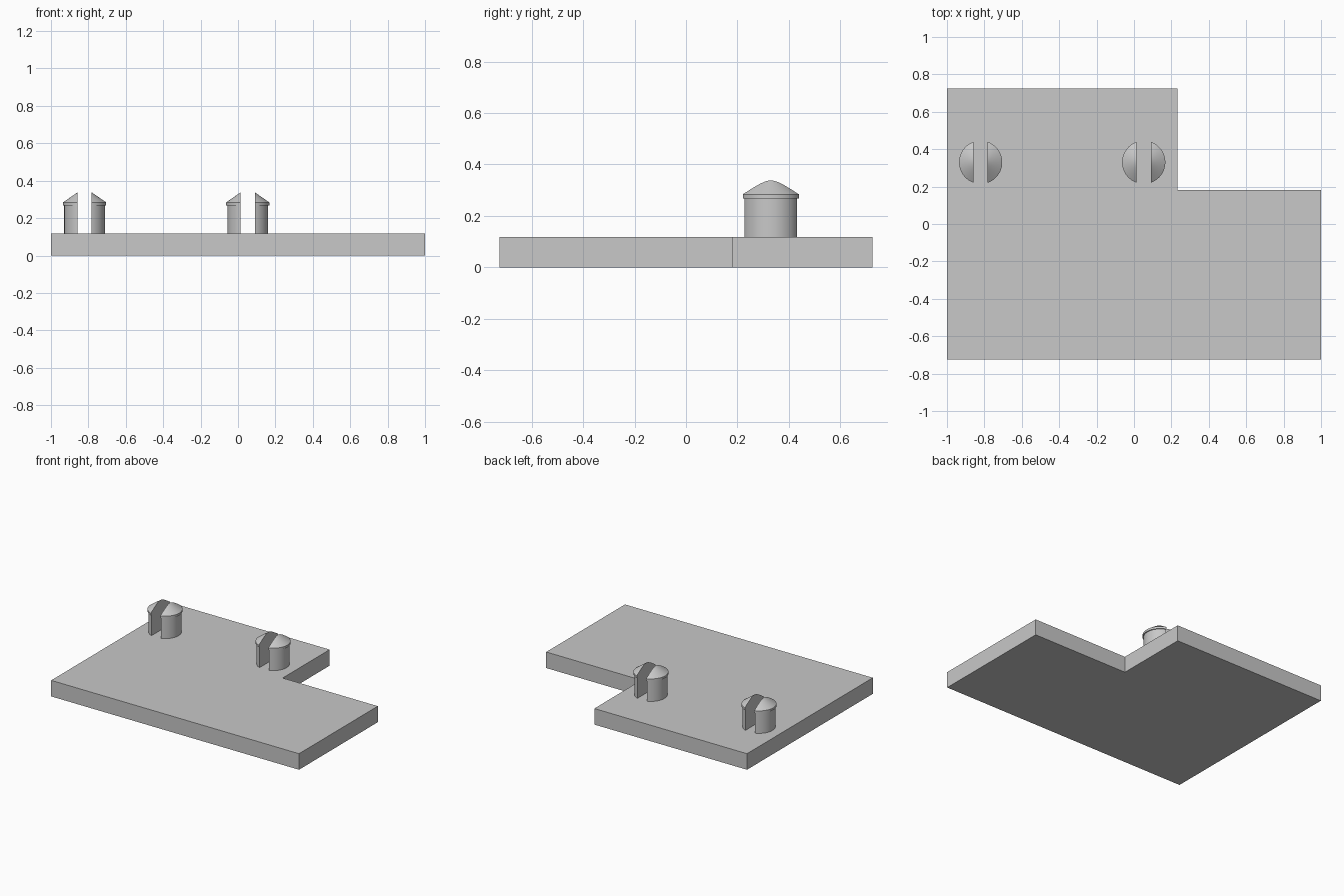
import bpy, bmesh
from mathutils import Vector

cube = bpy.data.objects.get("Cube")
if cube:
    bpy.data.objects.remove(cube, do_unlink=True)

grey = bpy.data.materials.new("light_grey")
grey.use_nodes = True
colour = (0.58, 0.58, 0.58, 1)
grey.diffuse_color = colour
grey.node_tree.nodes["Principled BSDF"].inputs["Base Color"].default_value = colour

TOP = 0.117          # plate thickness
SLOT = 0.038         # half width of the gap in each post


def add_object(name, bm, smooth=False):
    bmesh.ops.recalc_face_normals(bm, faces=bm.faces)
    mesh = bpy.data.meshes.new(name)
    bm.to_mesh(mesh)
    bm.free()
    mesh.materials.append(grey)
    obj = bpy.data.objects.new(name, mesh)
    bpy.context.collection.objects.link(obj)
    if smooth:
        bpy.ops.object.select_all(action="DESELECT")
        obj.select_set(True)
        bpy.context.view_layer.objects.active = obj
        bpy.ops.object.shade_smooth_by_angle(angle=0.4)
    return obj


# L-shaped base plate
def base_plate():
    outline = [(-1, -0.725), (1, -0.725), (1, 0.183),
               (0.232, 0.183), (0.232, 0.725), (-1, 0.725)]
    bm = bmesh.new()
    face = bm.faces.new([bm.verts.new((x, y, 0)) for x, y in outline])
    raised = bmesh.ops.extrude_face_region(bm, geom=[face], use_keep_orig=True)
    verts = [v for v in raised["geom"] if isinstance(v, bmesh.types.BMVert)]
    bmesh.ops.translate(bm, verts=verts, vec=(0, 0, TOP))
    add_object("base_plate", bm)


# One half of a snap post: turned profile, cut flat along the slot
def post_half(name, x, y, side):
    profile = [(0, TOP), (0.109, TOP), (0.109, 0.268), (0.1155, 0.268),
               (0.1155, 0.284), (0, 0.364)]
    bm = bmesh.new()
    verts = [bm.verts.new((r, 0, z)) for r, z in profile]
    edges = [bm.edges.new(pair) for pair in zip(verts, verts[1:])]
    bmesh.ops.spin(bm, geom=verts + edges, cent=(0, 0, 0), axis=(0, 0, 1),
                   angle=6.283185307, steps=64, use_merge=True)
    bmesh.ops.remove_doubles(bm, verts=bm.verts, dist=0.0001)
    cut = bmesh.ops.bisect_plane(
        bm, geom=bm.verts[:] + bm.edges[:] + bm.faces[:], dist=0.00001,
        plane_co=(side * SLOT, 0, 0), plane_no=(side, 0, 0), clear_inner=True)
    rim = [e for e in cut["geom_cut"] if isinstance(e, bmesh.types.BMEdge)]
    bmesh.ops.contextual_create(bm, geom=rim)
    bmesh.ops.translate(bm, verts=bm.verts, vec=Vector((x, y, 0)))
    add_object(name, bm, smooth=True)


base_plate()
for post, x in (("right", -0.82), ("left", 0.052)):
    for half, side in (("outer", -1), ("inner", 1)):
        post_half(f"{post}_post_{half}_half", x, 0.33, side)
